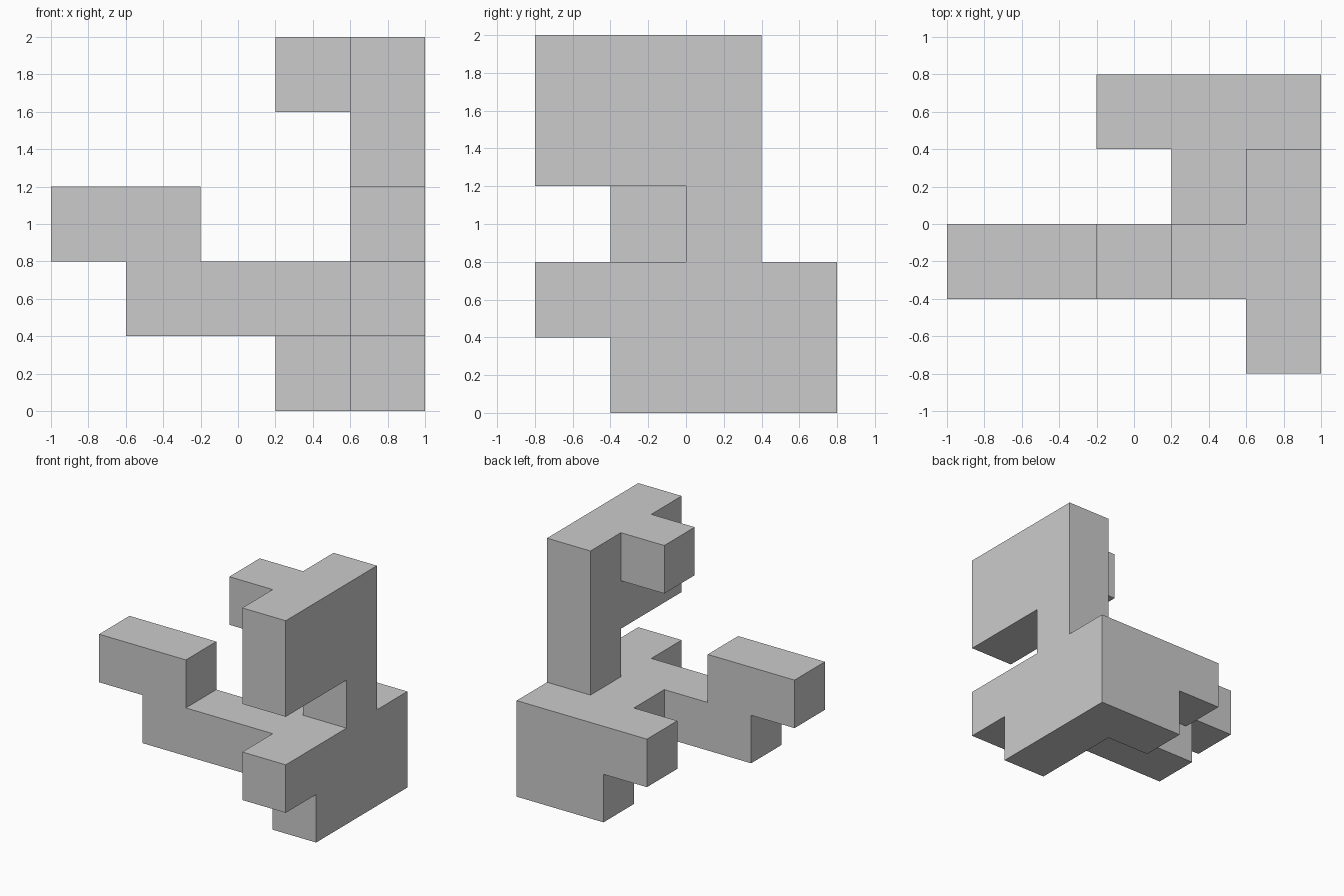
import bpy, bmesh
from mathutils import Vector

if "Cube" in bpy.data.objects:
    bpy.data.objects.remove(bpy.data.objects["Cube"])

S = 0.4                              # size of one block
ORIGIN = Vector((-1.0, -0.8, 0.0))   # low corner of the block grid

# Each part is a run of blocks: first (x, y, z) and last (x, y, z), inclusive
PARTS = {
    "foot":         ((4, 1, 0), (4, 3, 0)),
    "back_foot":    ((3, 3, 0), (3, 3, 0)),
    "base_beam":    ((4, 0, 1), (4, 3, 1)),
    "back_arm":     ((2, 3, 1), (3, 3, 1)),
    "base_filler":  ((3, 2, 1), (3, 2, 1)),
    "left_arm":     ((1, 1, 1), (3, 1, 1)),
    "raised_tip":   ((0, 1, 2), (1, 1, 2)),
    "neck":         ((4, 2, 2), (4, 2, 2)),
    "upper_slab":   ((4, 0, 3), (4, 2, 4)),
    "upper_stub":   ((3, 1, 4), (3, 1, 4)),
}

cells = {(x, y, z)
         for a, b in PARTS.values()
         for x in range(a[0], b[0] + 1)
         for y in range(a[1], b[1] + 1)
         for z in range(a[2], b[2] + 1)}

# Skin the joined blocks: only sides without a neighbour get a face
bm = bmesh.new()
for cell in cells:
    centre = ORIGIN + (Vector(cell) + Vector((0.5, 0.5, 0.5))) * S
    for axis in range(3):
        for sign in (-1, 1):
            n = Vector((0, 0, 0))
            n[axis] = sign
            if tuple(int(c + d) for c, d in zip(cell, n)) in cells:
                continue
            u = Vector((0, 0, 0))
            u[(axis + 1) % 3] = 1
            v = n.cross(u)
            bm.faces.new([bm.verts.new(centre + (n + u * i + v * j) * S / 2)
                          for i, j in ((-1, -1), (1, -1), (1, 1), (-1, 1))])

# Weld the skin and merge coplanar squares into large flat faces
bmesh.ops.remove_doubles(bm, verts=bm.verts, dist=0.001)
bmesh.ops.dissolve_limit(bm, angle_limit=0.01, verts=bm.verts, edges=bm.edges)
bmesh.ops.recalc_face_normals(bm, faces=bm.faces)

mesh = bpy.data.meshes.new("block_sculpture")
bm.to_mesh(mesh)
bm.free()
bpy.context.collection.objects.link(bpy.data.objects.new("block_sculpture", mesh))
